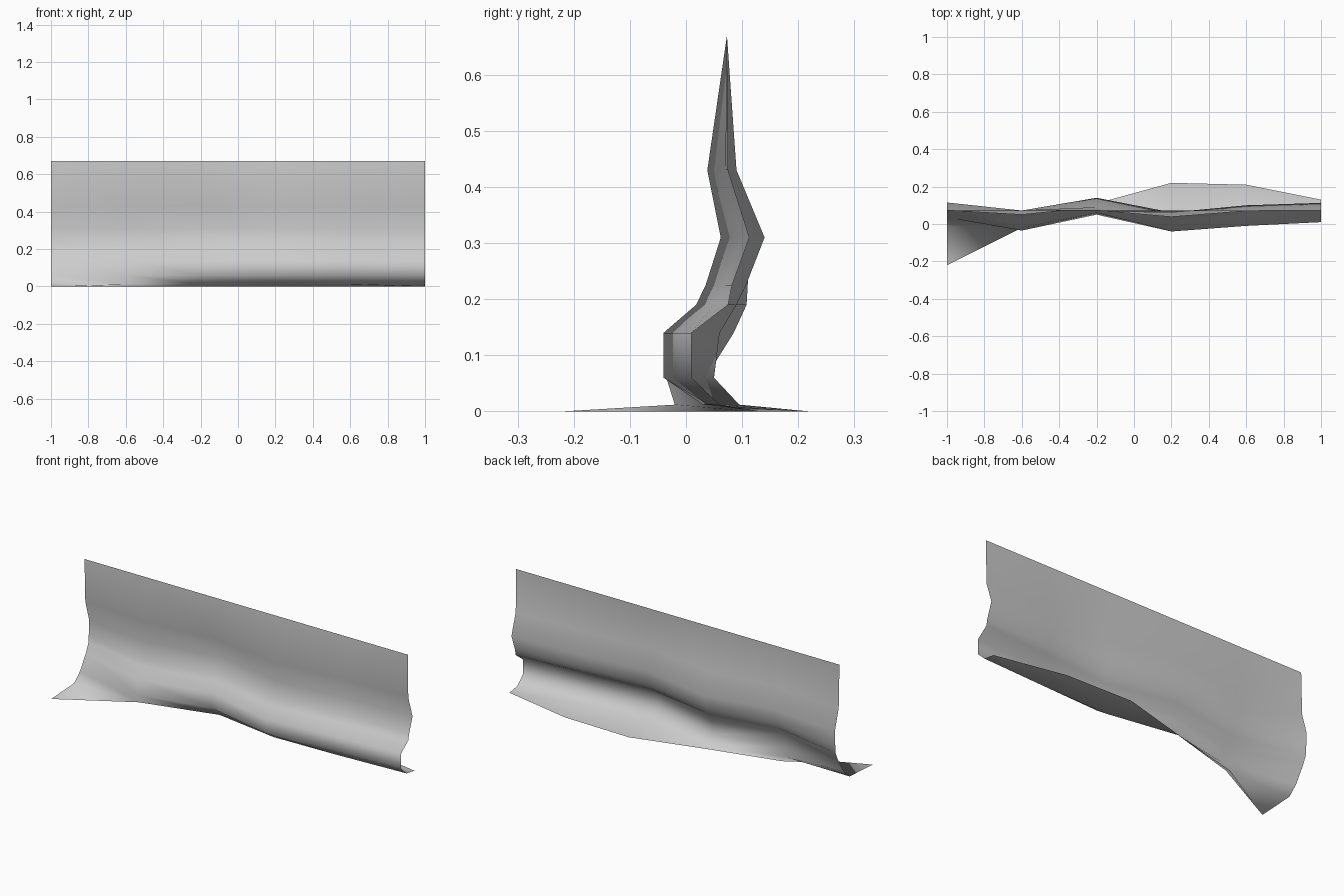
import bpy
import bmesh
import math

default_cube = bpy.data.objects.get("Cube")
if default_cube:
    bpy.data.objects.remove(default_cube, do_unlink=True)

# One plain grey for the whole cloth
grey = bpy.data.materials.new("plain_grey")
grey.use_nodes = True
colour = (0.6, 0.6, 0.6, 1)
grey.diffuse_color = colour
grey.node_tree.nodes["Principled BSDF"].inputs["Base Color"].default_value = colour

# Heights of the horizontal rows, from the straight hem to the ground lip
row_heights = [0.67, 0.43, 0.31, 0.225, 0.19, 0.14, 0.06, 0.012, 0]

# Depth of each vertical fold, in hundredths, one profile per column
fold_profiles = [
    [7.3, 8, 11.5, 11, 10.8, 8.5, 3.5, -1.6, -22],
    [7.3, 5, 7.2, 4.5, 3, -2, -3.5, -2, 1],
    [7.3, 9, 14, 10.7, 9, 6, 5, 9.5, 11],
    [7.3, 3.8, 6.2, 3.5, 1.8, -4, -4, 3, 22],
    [7.3, 7, 10, 7, 5, -1, -1, 4, 21],
    [7.3, 7.5, 11.3, 8.2, 7.5, 1, 1, 6, 13],
]


def build_sheet(name, profiles, heights, material):
    """Loft a thin open sheet across evenly spaced profiles."""
    bm = bmesh.new()
    last = len(profiles) - 1
    columns = []
    for i, profile in enumerate(profiles):
        x = 2 * i / last - 1
        columns.append([bm.verts.new((x, depth / 100, z))
                        for depth, z in zip(profile, heights)])
    for left, right in zip(columns, columns[1:]):
        for j in range(len(heights) - 1):
            face = bm.faces.new((left[j], left[j + 1], right[j + 1], right[j]))
            face.smooth = True
    mesh = bpy.data.meshes.new(name)
    bm.to_mesh(mesh)
    bm.free()
    mesh.materials.append(material)
    sheet = bpy.data.objects.new(name, mesh)
    bpy.context.collection.objects.link(sheet)
    return sheet


# Hanging cloth with its lower edge trailing on the ground
build_sheet("hanging_cloth", fold_profiles, row_heights, grey)
